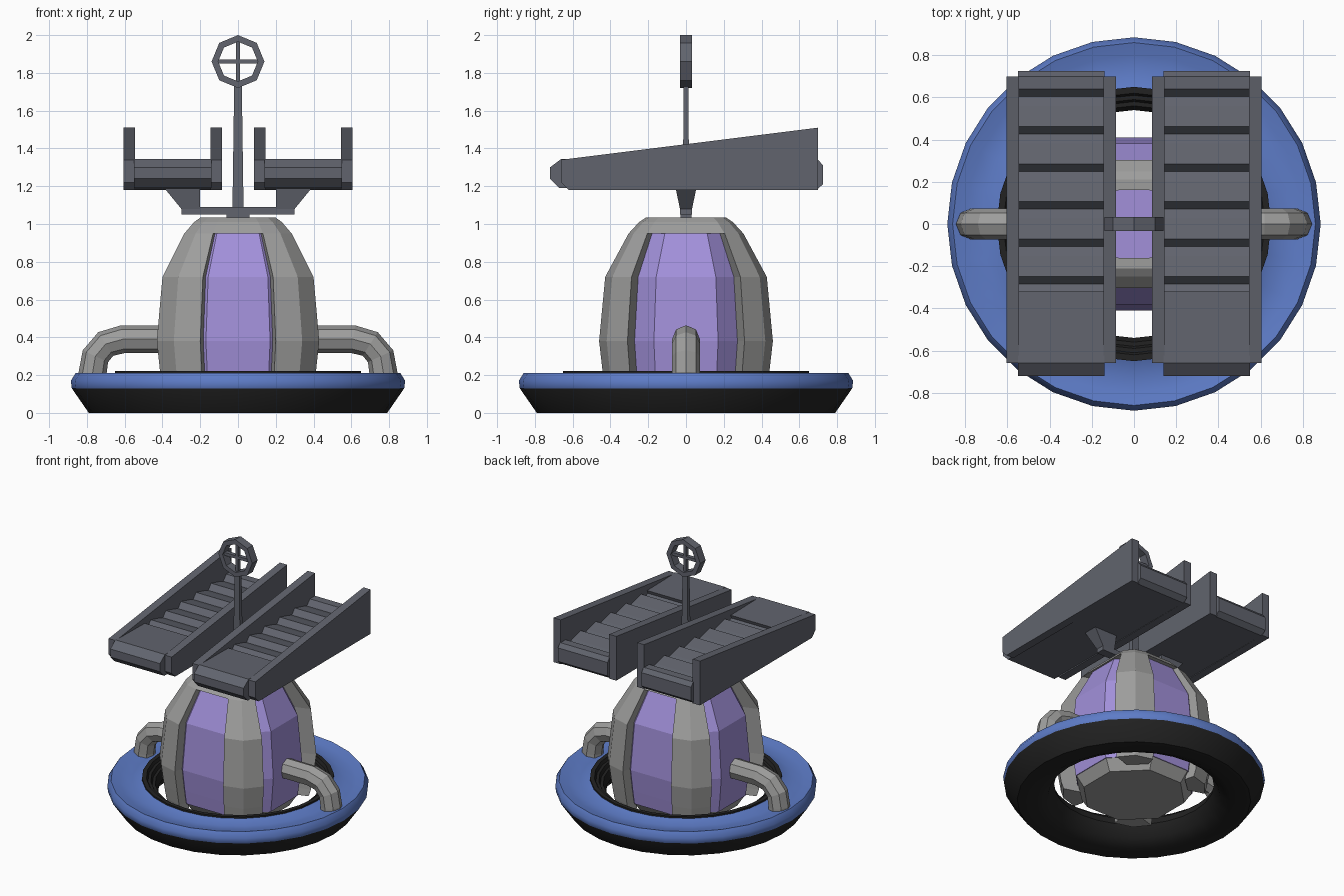
import bpy, bmesh, math

old = bpy.data.objects.get("Cube")
if old:
    bpy.data.objects.remove(old, do_unlink=True)


def material(name, rgb):
    m = bpy.data.materials.new(name)
    m.use_nodes = True
    m.diffuse_color = (*rgb, 1)
    m.node_tree.nodes["Principled BSDF"].inputs["Base Color"].default_value = (*rgb, 1)
    return m


BLUE = material("blue", (0.11, 0.2, 0.57))
BLACK = material("black", (0.016, 0.016, 0.016))
PURPLE = material("purple", (0.36, 0.28, 0.7))
GREY = material("grey", (0.34, 0.34, 0.335))
SLATE = material("slate", (0.12, 0.127, 0.155))


def finish(name, bm, *mats):
    bmesh.ops.recalc_face_normals(bm, faces=bm.faces)
    mesh = bpy.data.meshes.new(name)
    bm.to_mesh(mesh)
    bm.free()
    for m in mats:
        mesh.materials.append(m)
    obj = bpy.data.objects.new(name, mesh)
    bpy.context.collection.objects.link(obj)
    return obj


def loft(name, sections, mats, loop=False, rule=None):
    """Skin a row of equal-length closed sections; loop joins last to first."""
    bm = bmesh.new()
    rows = [[bm.verts.new(p) for p in s] for s in sections]
    n = len(rows[0])
    for i in range(len(rows) if loop else len(rows) - 1):
        a, b = rows[i], rows[(i + 1) % len(rows)]
        for j in range(n):
            k = (j + 1) % n
            f = bm.faces.new((a[j], a[k], b[k], b[j]))
            f.material_index = rule(i) if rule else 0
    if not loop:
        bm.faces.new(rows[0])
        bm.faces.new(rows[-1])
    return finish(name, bm, *mats)


def scaled(outline, z, s):
    return [(x * s, y * s, z) for x, y in outline]


def prism_x(name, pts, lo, hi, mat):
    return loft(name, [[(x, y, z) for y, z in pts] for x in (lo, hi)], [mat])


def prism_y(name, pts, half, mat):
    return loft(name, [[(x, y, z) for x, z in pts] for y in (-half, half)], [mat])


def polygon(r, n, turn=0.0):
    return [(r * math.cos(turn + math.tau * i / n), r * math.sin(turn + math.tau * i / n))
            for i in range(n)]


# Floating ring: blue dished top, black underside and stepped inner lip
ring_profile = [(.79, 0), (.88, .13), (.885, .17), (.86, .21), (.80, .195), (.72, .185),
                (.65, .21), (.65, .222), (.62, .222), (.61, .2), (.59, .2), (.58, .175),
                (.56, .175), (.54, .12), (.58, .04), (.66, 0)]
ring = loft("float_ring", [[(x, y, z) for x, y in polygon(r, 28, math.pi / 2)]
                           for r, z in ring_profile],
            [BLACK, BLUE], loop=True, rule=lambda i: 1 if 1 <= i <= 5 else 0)
bpy.context.view_layer.objects.active = ring
ring.select_set(True)
bpy.ops.object.shade_smooth_by_angle(angle=math.radians(40))
ring.select_set(False)

# Cabin core: eight-sided purple dome
levels = [(.12, .93), (.22, .96), (.38, 1), (.72, .93), (.95, .66)]
core = polygon(.41 / math.cos(math.pi / 8), 8, math.pi / 8)
loft("cabin_core", [scaled(core, z, s) for z, s in levels + [(.99, .5)]], [PURPLE])
loft("cabin_base", [scaled(core, z, s) for z, s in [(.04, .8), (.125, .925)]], [GREY])

# Four corner pillars
outer = [(.20, .46), (.34, .42), (.43, .31)]
pillar = outer + [(.30, .27), (.18, .38)]
for sx, sidename in ((-1, "right"), (1, "left")):
    for sy, endname in ((-1, "front"), (1, "back")):
        outline = [(x * sx, y * sy) for x, y in pillar]
        loft(f"{endname}_{sidename}_pillar",
             [scaled(outline, z, s) for z, s in [(.07, .9)] + levels], [GREY])

# Roof frame with an open middle
roof = (outer + [(x, -y) for x, y in reversed(outer)]
        + [(-x, -y) for x, y in outer] + [(-x, y) for x, y in reversed(outer)])
loft("roof_frame", [scaled(roof, z, s) for z, s in
                    [(.95, .66), (1.01, .54), (1.035, .46), (1.035, .35), (.97, .35),
                     (.95, .56)]], [GREY], loop=True)

# Side pipes bending down onto the ring
for sx, sidename in ((-1, "right"), (1, "left")):
    path = [(.36, .39), (.61, .39), (.70, .365), (.755, .30), (.77, .21), (.77, .18)]
    curve = bpy.data.curves.new("pipe_path", "CURVE")
    curve.dimensions = "3D"
    curve.bevel_depth = .074
    curve.bevel_resolution = 2
    curve.use_fill_caps = True
    spline = curve.splines.new("POLY")
    spline.points.add(len(path) - 1)
    for p, (x, z) in zip(spline.points, path):
        p.co = (x * sx, 0, z, 1)
    spline.use_smooth = False
    curve.materials.append(GREY)
    bpy.context.collection.objects.link(bpy.data.objects.new(f"{sidename}_pipe", curve))

# Mount: pedestal, cross bar and flared struts under the racks
prism_y("pedestal", [(-.06, .98), (.06, .98), (.06, 1.06), (-.06, 1.06)], .03, SLATE)
prism_y("cross_bar", [(-.30, 1.05), (.30, 1.05), (.30, 1.09), (-.30, 1.09)], .032, SLATE)
for sx, sidename in ((-1, "right"), (1, "left")):
    loft(f"{sidename}_strut",
         [[(sx * x, y, z) for x, y in ((a, -h), (b, -h), (b, h), (a, h))]
          for a, b, h, z in [(.20, .30, .032, 1.08), (.20, .39, .055, 1.19)]], [SLATE])

# Twin racks: ribbed bed between two rising side walls
bed = [(-.72, 1.30), (-.72, 1.24), (-.67, 1.19), (.69, 1.18), (.725, 1.21),
       (.725, 1.31), (.70, 1.34)]
for i in range(6):
    y = .61 - .178 * i
    bed += [(y + .03, 1.34), (y - .005, 1.30), (y - .05, 1.315)]
bed += [(-.32, 1.34), (-.66, 1.345)]
wall = [(-.66, 1.34), (-.66, 1.22), (-.62, 1.18), (.70, 1.18), (.70, 1.51)]
for sx, sidename in ((-1, "right"), (1, "left")):
    prism_x(f"{sidename}_rack_bed", bed, sx * .14, sx * .55, SLATE)
    prism_x(f"{sidename}_rack_inner_wall", wall, sx * .085, sx * .145, SLATE)
    prism_x(f"{sidename}_rack_outer_wall", wall, sx * .545, sx * .605, SLATE)

# Mast and sight ring with cross hairs
loft("mast", [[(x, y, z) for x, y in ((-w, -d), (w, -d), (w, d), (-w, d))]
              for w, d, z in [(.03, .018, 1.04), (.02, .012, 1.75)]], [SLATE])
loft("sight_ring", [[(x, y, 1.86 + z) for x, z in polygon(r, 8)]
                    for r, y in [(.14, -.032), (.14, .032), (.105, .032), (.105, -.032)]],
     [SLATE], loop=True)
for name, w, h in (("sight_bar_across", .11, .011), ("sight_bar_upright", .011, .11)):
    prism_y(name, [(-w, 1.86 - h), (w, 1.86 - h), (w, 1.86 + h), (-w, 1.86 + h)], .015, SLATE)
